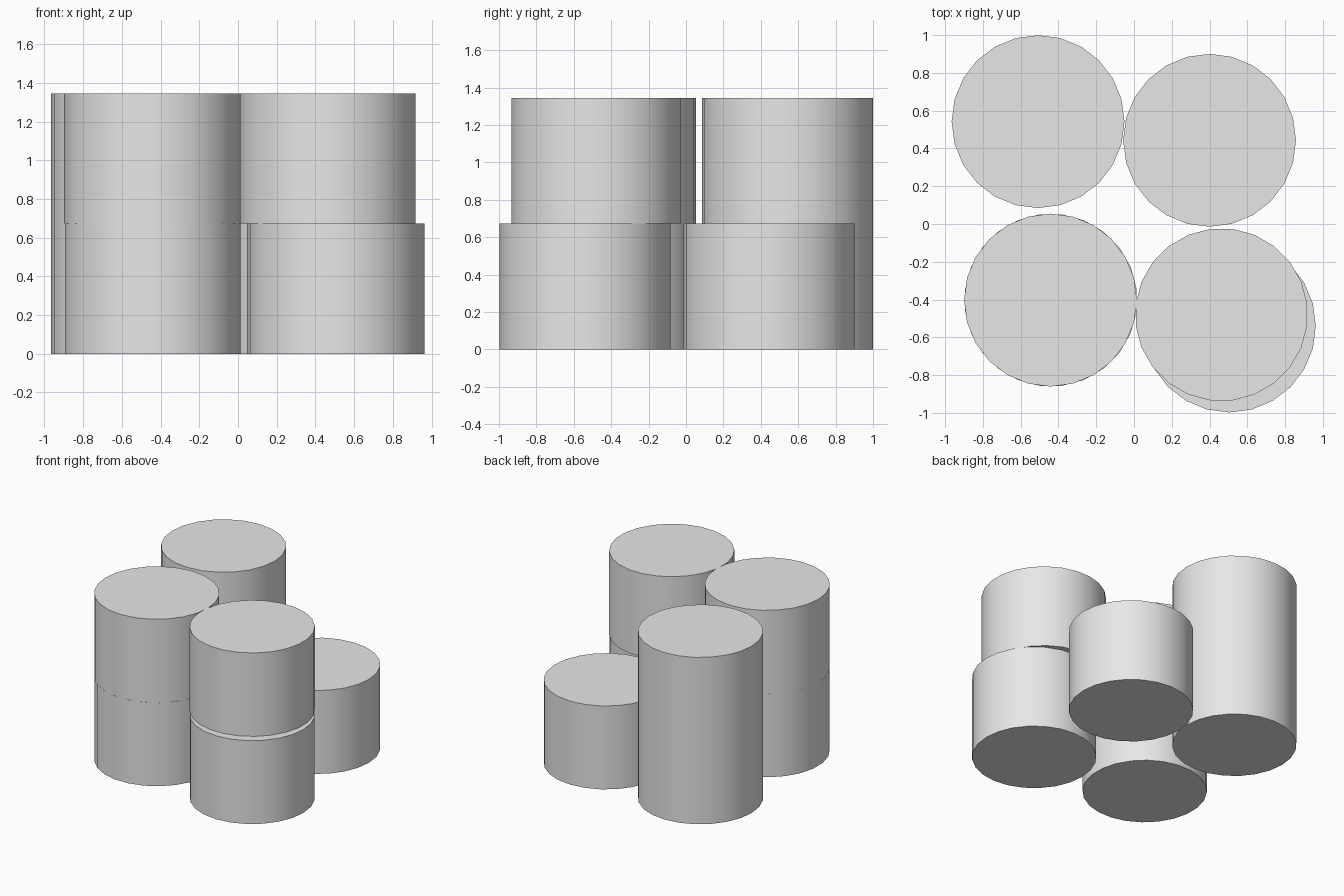
import bpy
import math

cube = bpy.data.objects.get("Cube")
if cube:
    bpy.data.objects.remove(cube, do_unlink=True)

RADIUS = 0.4575
LAYER = 0.672

grey = bpy.data.materials.new("light_grey")
grey.use_nodes = True
colour = (0.8, 0.8, 0.8, 1)
grey.diffuse_color = colour
for node in grey.node_tree.nodes:
    if node.type == "BSDF_PRINCIPLED":
        node.inputs["Base Color"].default_value = colour


def drum(name, x, y, base, height, turn=0):
    """Upright 24-sided cylinder with smooth sides and flat ends."""
    bpy.ops.mesh.primitive_cylinder_add(
        vertices=24, radius=RADIUS, depth=height,
        location=(x, y, base + height / 2), rotation=(0, 0, math.radians(turn)))
    obj = bpy.context.object
    obj.name = name
    obj.data.materials.append(grey)
    bpy.ops.object.shade_smooth_by_angle(angle=math.radians(30))


# Back row: one full-height drum and one half-height drum
drum("back_tall_drum", -0.508, 0.542, 0, 2 * LAYER)
drum("back_short_drum", 0.40, 0.443, 0, LAYER)

# Front row: two stacks, one nearly flush and one clearly offset
drum("front_flush_lower_drum", -0.44, -0.403, 0, LAYER, 7.5)
drum("front_flush_upper_drum", -0.442, -0.403, LAYER, LAYER)
drum("front_offset_lower_drum", 0.505, -0.54, 0, LAYER)
drum("front_offset_upper_drum", 0.463, -0.48, LAYER, LAYER, 7.5)
